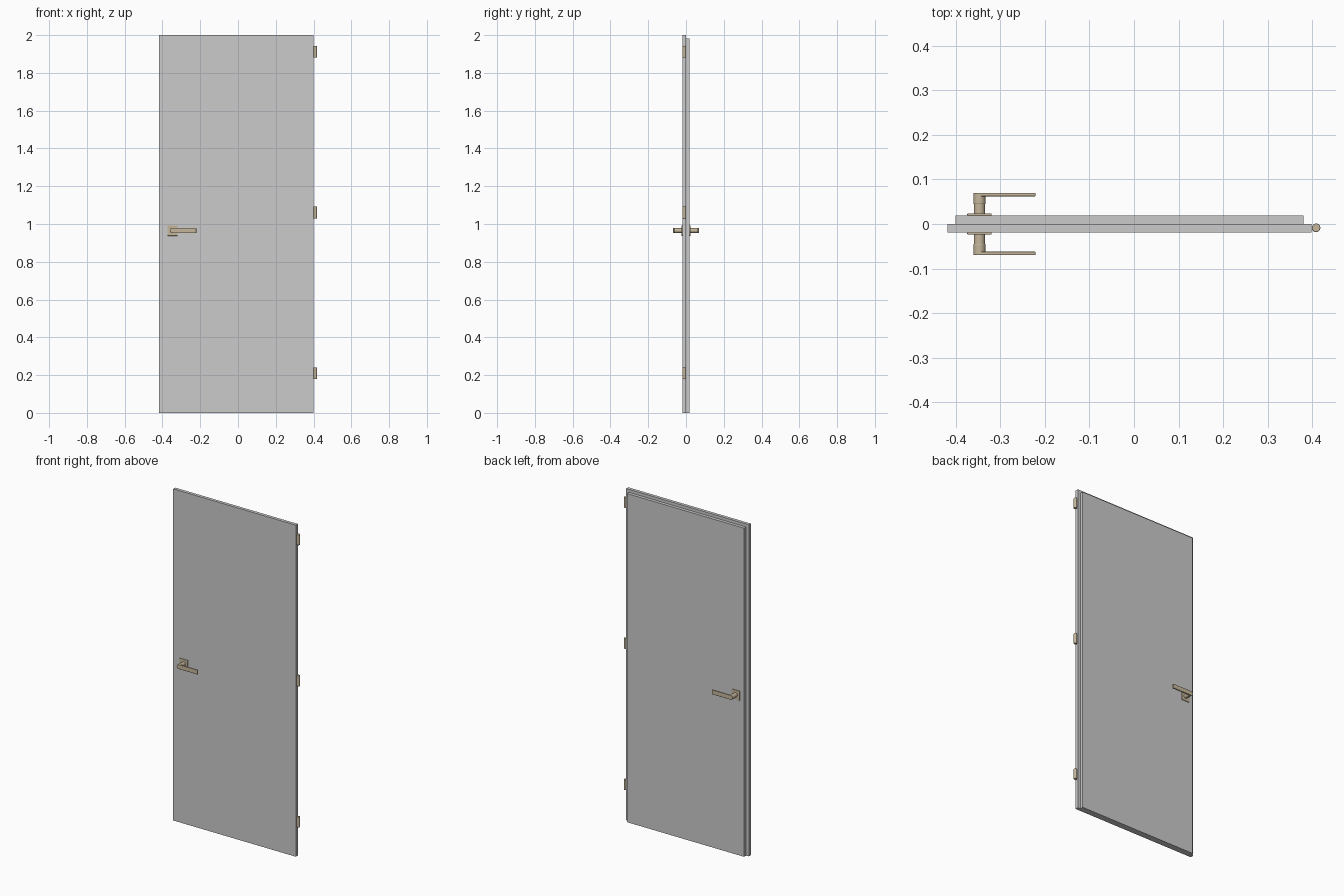
import bpy, math

if "Cube" in bpy.data.objects:
    bpy.data.objects.remove(bpy.data.objects["Cube"])

brass = bpy.data.materials.new("brass")
brass.diffuse_color = (0.56, 0.47, 0.33, 1)
brass.use_nodes = True
brass.node_tree.nodes["Principled BSDF"].inputs["Base Color"].default_value = brass.diffuse_color


def finish(ob, name, bevel=0, mat=None):
    ob.name = name
    bpy.ops.object.transform_apply(location=False, rotation=True, scale=True)
    if bevel:
        b = ob.modifiers.new("bevel", 'BEVEL')
        b.width, b.segments = bevel, 3
        b.limit_method, b.angle_limit = 'ANGLE', math.radians(40)
    if mat:
        ob.data.materials.append(mat)
        bpy.ops.object.shade_smooth_by_angle(angle=math.radians(30))
    return ob


def box(name, lo, hi, bevel=0, mat=None):
    bpy.ops.mesh.primitive_cube_add(size=1, location=[(a + b) / 2 for a, b in zip(lo, hi)])
    ob = bpy.context.object
    ob.scale = [b - a for a, b in zip(lo, hi)]
    return finish(ob, name, bevel, mat)


def cyl(name, loc, r, h, rot=(0, 0, 0), bevel=0):
    bpy.ops.mesh.primitive_cylinder_add(vertices=32, radius=r, depth=h, location=loc, rotation=rot)
    return finish(bpy.context.object, name, bevel, brass)


# Rebated door leaf: wide front panel, narrower back panel
box("front_panel", (-0.419, -0.0193, 0), (0.399, 0, 2))
box("back_panel", (-0.401, 0, 0), (0.381, 0.0193, 1.982))

# Hinge barrels on the right edge
for i, z in enumerate((0.21, 1.061, 1.912)):
    cyl(f"hinge_{i + 1}", (0.409, -0.0085, z), 0.0095, 0.063, bevel=0.002)

# Lever handle on both faces
HX, HZ, R = -0.347, 0.965, 0.0135
side_on = (math.pi / 2, 0, 0)
for side, s in (("front", -1), ("back", 1)):
    def span(a, b):
        return sorted((s * a, s * b))
    y0, y1 = span(0.019, 0.0235)
    box(f"{side}_rosette", (HX - 0.0275, y0, HZ - 0.0275), (HX + 0.0275, y1, HZ + 0.0275), 0.001, brass)
    cyl(f"{side}_neck", (HX, s * 0.034, HZ), R - 0.0008, 0.024, side_on)
    cyl(f"{side}_hub", (HX, s * 0.0575, HZ), R, 0.025, side_on, 0.001)
    y0, y1 = span(0.062, 0.07)
    box(f"{side}_lever", (HX, y0, HZ - R), (-0.221, y1, HZ + R), 0.002, brass)
